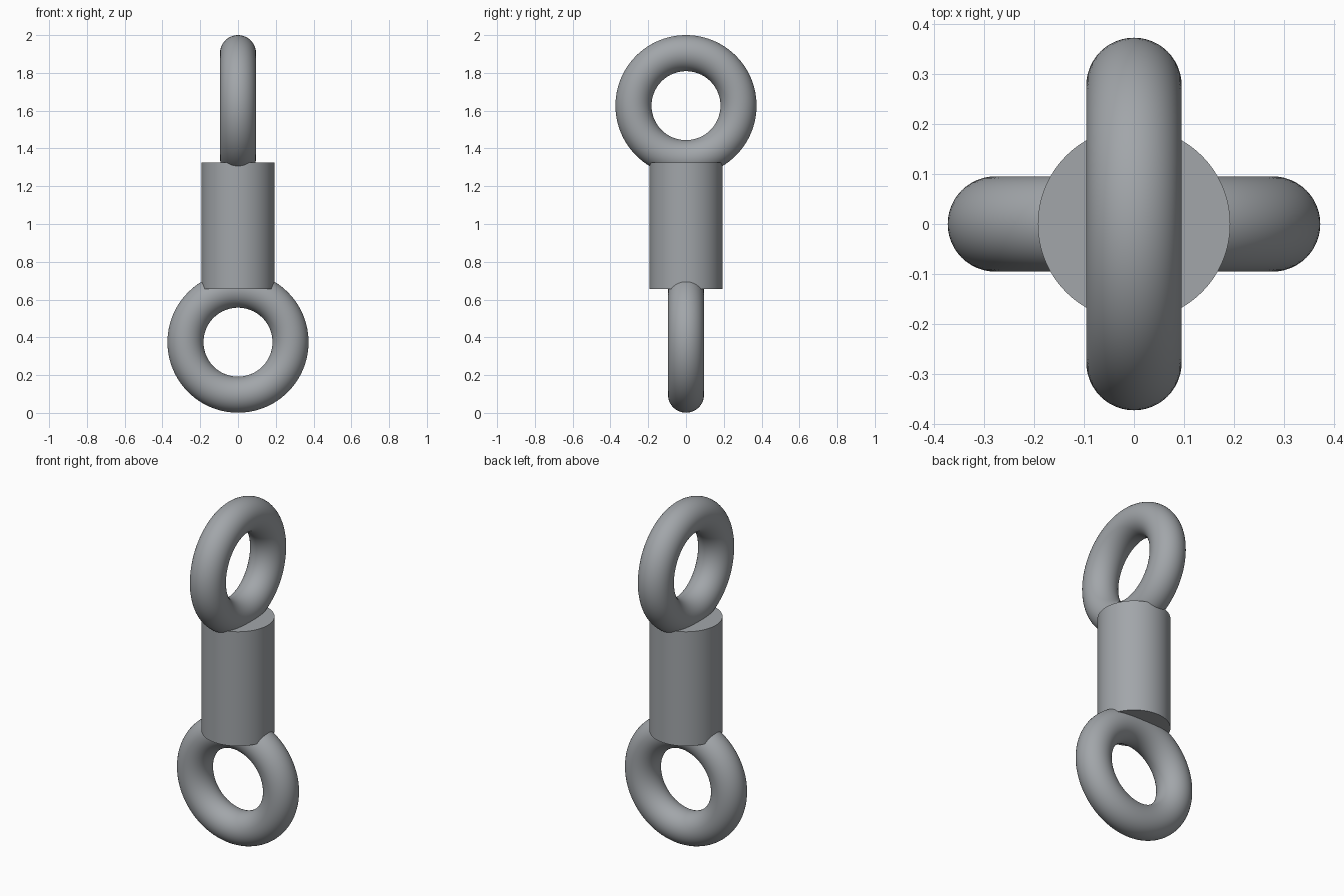
import bpy
import math

if "Cube" in bpy.data.objects:
    bpy.data.objects.remove(bpy.data.objects["Cube"])

steel = bpy.data.materials.new("grey steel")
steel.diffuse_color = (0.36, 0.38, 0.40, 1)
steel.use_nodes = True
steel.node_tree.nodes["Principled BSDF"].inputs["Base Color"].default_value = steel.diffuse_color

RING_MAJOR, RING_MINOR = 0.278, 0.0955


def finish(name):
    obj = bpy.context.object
    obj.name = name
    obj.data.materials.append(steel)
    bpy.ops.object.shade_smooth_by_angle(angle=math.radians(35))
    return obj


def ring(name, z, rotation):
    bpy.ops.mesh.primitive_torus_add(
        major_segments=96, minor_segments=48,
        major_radius=RING_MAJOR, minor_radius=RING_MINOR,
        location=(0, 0, z), rotation=rotation)
    return finish(name)


# Solid cylindrical body
bpy.ops.mesh.primitive_cylinder_add(
    vertices=96, radius=0.193, depth=0.668, location=(0, 0, 0.991))
finish("body")

# Two rings set at right angles to each other
ring("lower_ring", 0.3745, (math.pi / 2, 0, 0))
ring("upper_ring", 1.6265, (0, math.pi / 2, 0))
